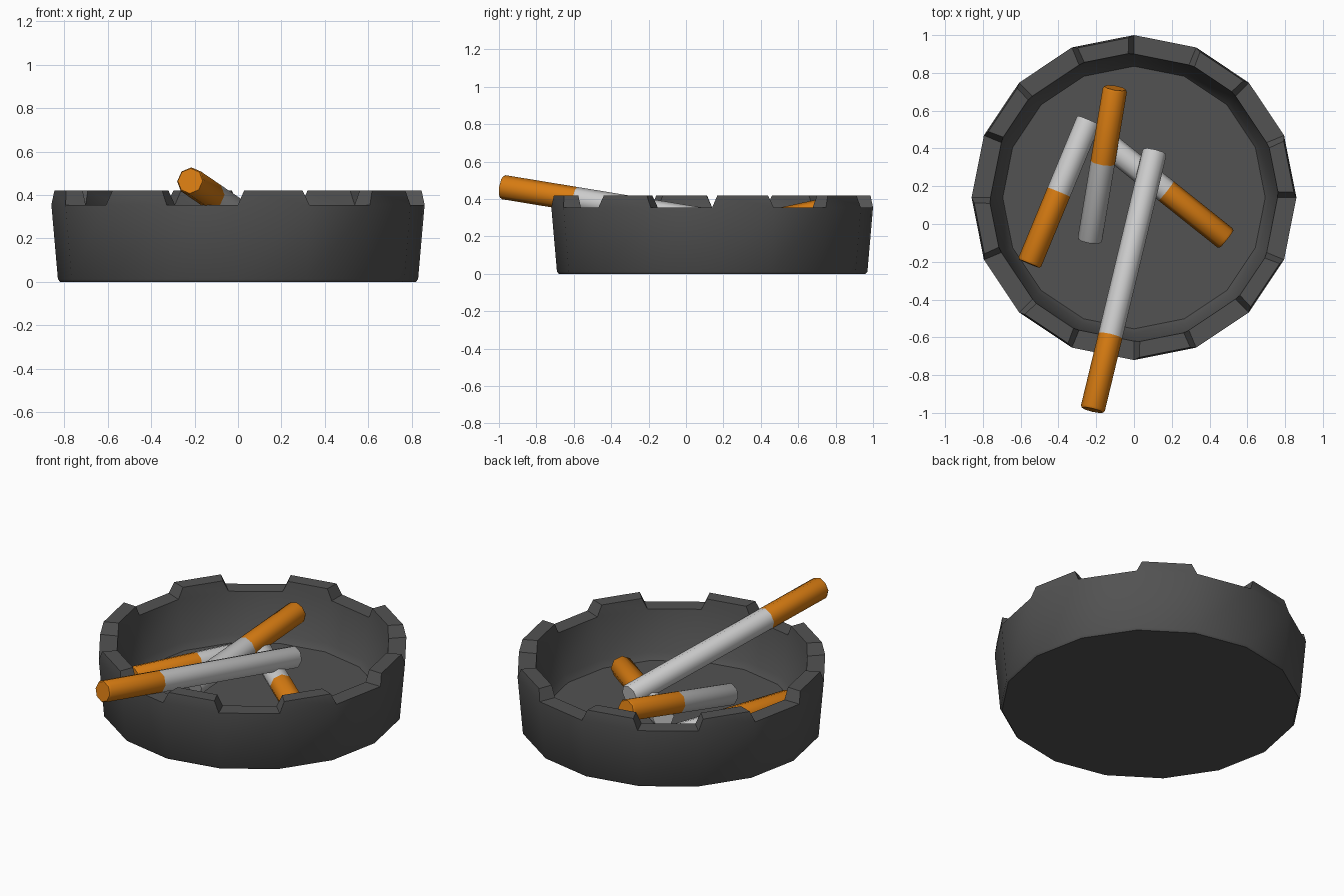
import bpy, bmesh, math
from mathutils import Vector

default_cube = bpy.data.objects.get("Cube")
if default_cube:
    bpy.data.objects.remove(default_cube)


def material(name, color):
    mat = bpy.data.materials.new(name)
    mat.use_nodes = True
    mat.diffuse_color = (*color, 1)
    shader = mat.node_tree.nodes["Principled BSDF"]
    shader.inputs["Base Color"].default_value = (*color, 1)
    shader.inputs["Roughness"].default_value = 0.6
    return mat


def finish(bm, name, mats, angle):
    bmesh.ops.recalc_face_normals(bm, faces=bm.faces[:])
    mesh = bpy.data.meshes.new(name)
    bm.to_mesh(mesh)
    bm.free()
    for mat in mats:
        mesh.materials.append(mat)
    obj = bpy.data.objects.new(name, mesh)
    bpy.context.collection.objects.link(obj)
    bpy.ops.object.select_all(action="DESELECT")
    obj.select_set(True)
    bpy.context.view_layer.objects.active = obj
    bpy.ops.object.shade_smooth_by_angle(angle=math.radians(angle))
    return obj


def loft(bm, rings):
    """Skin closed rings of vertices and cap both ends; returns faces per band."""
    bands = []
    for a, b in zip(rings, rings[1:]):
        n = len(a)
        bands.append([bm.faces.new((a[i], a[(i + 1) % n], b[(i + 1) % n], b[i]))
                      for i in range(n)])
    bm.faces.new(rings[0])
    bm.faces.new(rings[-1])
    return bands


def ring(bm, center, u, v, radius, sides):
    steps = [math.tau * i / sides for i in range(sides)]
    return [bm.verts.new(center + radius * (math.cos(t) * u + math.sin(t) * v))
            for t in steps]


dark = material("tray_dark", (0.085, 0.085, 0.085))
paper = material("paper_white", (0.8, 0.8, 0.8))
worn = material("paper_grey", (0.45, 0.45, 0.45))
cork = material("filter_orange", (0.68, 0.2, 0.006))

# Tray: sixteen-sided bowl from an outer-to-inner profile
SIDES, MID_Y, RIM, TOP = 16, 0.14, 0.355, 0.42
profile = [(0.82, 0), (0.83, 0.012), (0.86, RIM), (0.76, RIM), (0.72, 0.11), (0.695, 0.07)]
X, Y, Z = Vector((1, 0, 0)), Vector((0, 1, 0)), Vector((0, 0, 1))
bm = bmesh.new()
bands = loft(bm, [ring(bm, Vector((0, MID_Y, z)), X, Y, r, SIDES) for r, z in profile])

# Raised blocks on every other rim segment, leaving rests between them
raised = bmesh.ops.extrude_discrete_faces(bm, faces=bands[2][::2])["faces"]
for face in raised:
    middle = face.calc_center_median()
    radial = Vector((middle.x, middle.y - MID_Y, 0)).normalized()
    tangent = Z.cross(radial)
    for vert in face.verts:
        offset = vert.co - middle
        vert.co -= tangent * math.copysign(0.03, offset.dot(tangent))
        vert.co -= radial * math.copysign(0.008, offset.dot(radial))
        vert.co.z = TOP
finish(bm, "tray", [dark], 35)


# Cigarettes: eight-sided rods with a coloured filter at the first end
def cigarette(name, tip, end, wrapper, filter_length=0.41, radius=0.065):
    tip, end = Vector(tip), Vector(end)
    axis = (end - tip).normalized()
    u = axis.cross(Z).normalized()
    v = u.cross(axis)
    length = (end - tip).length
    stations = [(0, 0.9), (0.012, 1), (filter_length, 1), (length - 0.01, 1), (length, 0.93)]
    bm = bmesh.new()
    bands = loft(bm, [ring(bm, tip + axis * d, u, v, radius * s, 8) for d, s in stations])
    for face in bm.faces:
        along = (face.calc_center_median() - tip).dot(axis)
        face.material_index = 0 if along > filter_length else 1
    finish(bm, name, [wrapper, cork], 50)


cigarette("long_cigarette", (-0.22, -0.985, 0.465), (0.11, 0.385, 0.24), paper)
cigarette("upright_stub", (-0.10, 0.72, 0.335), (-0.235, -0.09, 0.16), worn)
cigarette("left_stub", (-0.555, -0.21, 0.165), (-0.24, 0.55, 0.135), paper)
cigarette("right_stub", (0.49, -0.08, 0.14), (-0.15, 0.43, 0.195), paper)
